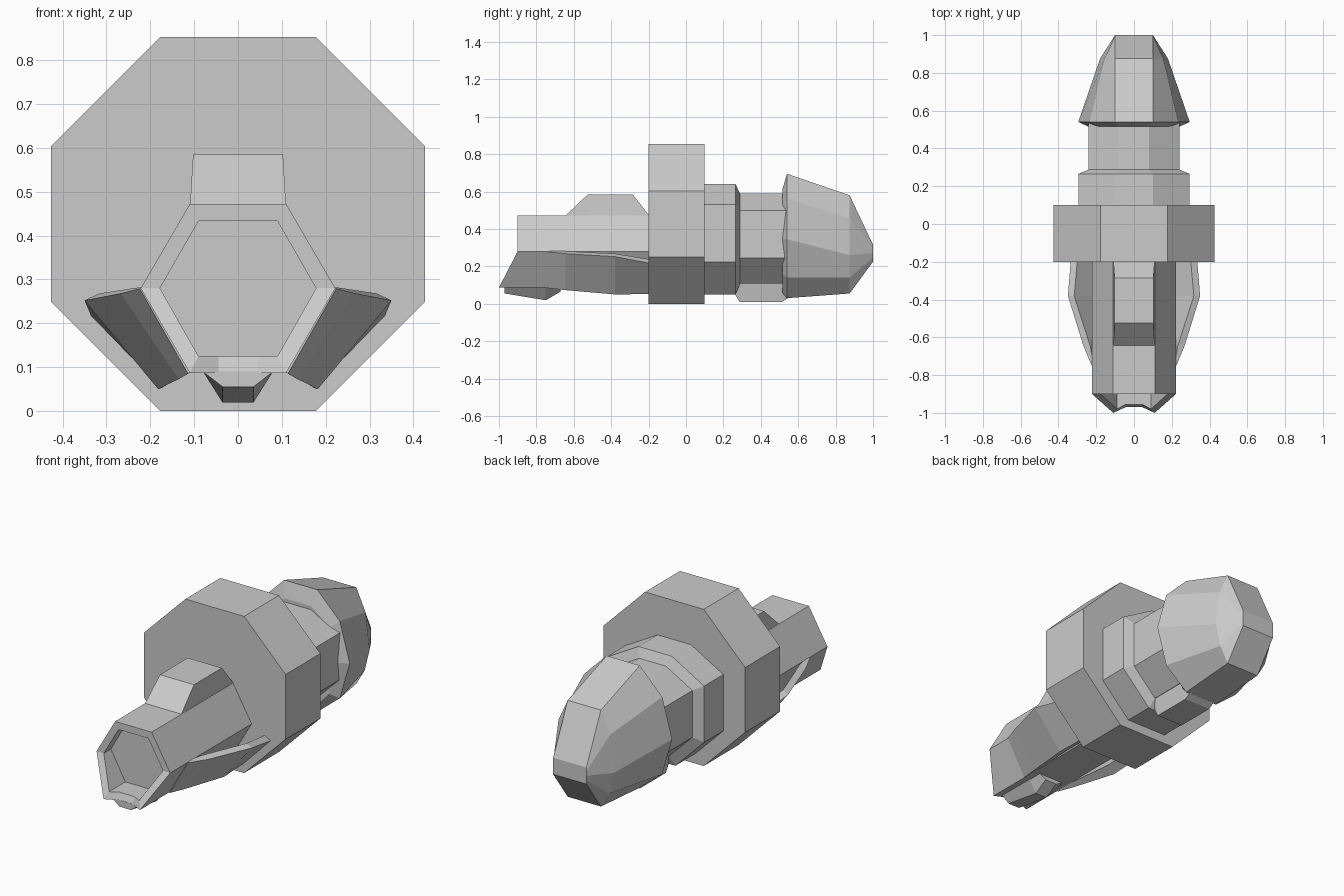
import bpy, bmesh, math


def loft(name, rings):
    """Skin a list of equal-length point rings and cap both ends."""
    bm = bmesh.new()
    rows = [[bm.verts.new(p) for p in r] for r in rings]
    n = len(rows[0])
    for a, b in zip(rows, rows[1:]):
        for i in range(n):
            j = (i + 1) % n
            bm.faces.new((a[i], a[j], b[j], b[i]))
    bm.faces.new(rows[0])
    bm.faces.new(rows[-1])
    bmesh.ops.recalc_face_normals(bm, faces=bm.faces)
    me = bpy.data.meshes.new(name)
    bm.to_mesh(me)
    bm.free()
    ob = bpy.data.objects.new(name, me)
    bpy.context.collection.objects.link(ob)
    return ob


def sym3(half):
    """Mirror a right-hand half outline of (x, y, z) points."""
    return half + [(-x, y, z) for x, y, z in reversed(half)]


def sym(y, half):
    """Mirror a right-hand half outline of (x, z) points at depth y."""
    return sym3([(x, y, z) for x, z in half])


# Large octagonal disc
R = 0.4265
k = R * math.tan(math.pi / 8)
octagon = [(k, 2 * R), (R, R + k), (R, R - k), (k, 0)]
loft("octagonal_disc", [sym(-0.2, octagon), sym(0.1, octagon)])

# Hexagonal nozzle with raked, recessed and notched mouth
loft("hexagonal_nozzle", [
    sym(-0.18, [(0.11, 0.472), (0.222, 0.28), (0.11, 0.087), (0.04, 0.087)]),
    sym3([(0.11, -0.9, 0.472), (0.222, -0.9, 0.28), (0.11, -1.0, 0.087), (0.045, -0.97, 0.087)]),
    sym3([(0.09, -0.9, 0.433), (0.178, -0.9, 0.28), (0.09, -0.98, 0.125), (0.045, -0.955, 0.125)]),
    sym(-0.84, [(0.09, 0.433), (0.178, 0.28), (0.09, 0.125), (0.045, 0.125)]),
])

# Raised block on top of the nozzle
loft("top_block", [
    sym(y, [(0.11 - 0.06 * (z - 0.46), z), (0.11, 0.44)])
    for y, z in [(-0.645, 0.47), (-0.525, 0.585), (-0.285, 0.585), (-0.195, 0.47)]])

# Small keel under the nozzle mouth
loft("front_keel", [
    sym(y, [(0.08, 0.09), (0.035, z)])
    for y, z in [(-0.97, 0.055), (-0.75, 0.019), (-0.67, 0.065)]])

# Flared side plates, open behind: outer top, outer bottom, inner bottom, inner top
plate = [
    (-0.75, [(0.224, 0.279), (0.114, 0.085), (0.105, 0.092), (0.213, 0.283)]),
    (-0.645, [(0.268, 0.268), (0.135, 0.073), (0.110, 0.088), (0.232, 0.281)]),
    (-0.38, [(0.35, 0.252), (0.182, 0.05), (0.13, 0.08), (0.317, 0.268)]),
    (-0.195, [(0.335, 0.217), (0.175, 0.052), (0.125, 0.082), (0.30, 0.238)]),
]
for side, label in ((1, "right"), (-1, "left")):
    loft(label + "_side_plate",
         [[(side * x, y, z) for x, z in pts] for y, pts in plate])

# Rear collar stepping down to a neck
collar = [(0.1, 0.64), (0.295, 0.53), (0.295, 0.223), (0.122, 0.05)]
neck = [(0.08, 0.59), (0.24, 0.5), (0.24, 0.245), (0.1, 0.105)]
loft("rear_collar", [sym(0.09, collar), sym(0.265, collar),
                     sym(0.288, neck), sym(0.55, neck)])

# Box under the neck
loft("neck_keel", [
    sym(y, [(0.1, 0.12), (0.08, z)])
    for y, z in [(0.262, 0.05), (0.288, 0.009), (0.51, 0.009), (0.545, 0.03)]])

# Faceted rear pod
loft("rear_pod", [
    sym(0.515, [(0.08, 0.61), (0.19, 0.52), (0.24, 0.345), (0.19, 0.16), (0.1, 0.06)]),
    sym(0.54, [(0.1, 0.695), (0.235, 0.56), (0.295, 0.345), (0.235, 0.14), (0.1, 0.03)]),
    sym(0.875, [(0.1, 0.58), (0.155, 0.46), (0.18, 0.26), (0.15, 0.14), (0.1, 0.055)]),
    sym(1.0, [(0.1, 0.315), (0.1, 0.295), (0.1, 0.27), (0.1, 0.245), (0.1, 0.225)]),
])
